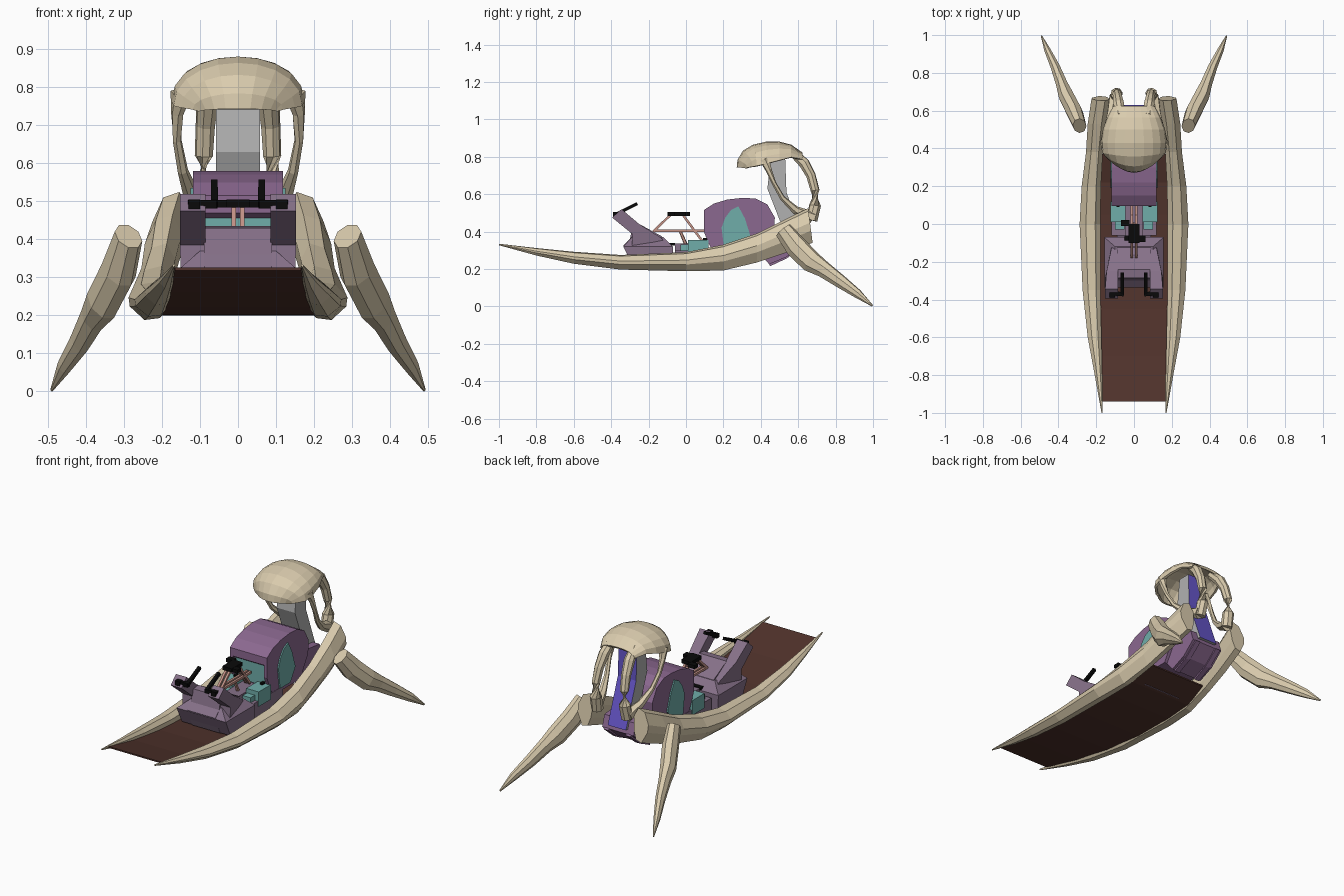
import bpy, bmesh, math
from mathutils import Vector


def mat(name, r, g, b):
    m = bpy.data.materials.new(name)
    m.diffuse_color = (r, g, b, 1)
    return m


BONE = mat("bone", 0.70, 0.60, 0.42)
BROWN = mat("dark brown", 0.082, 0.033, 0.025)
PURPLE = mat("purple", 0.26, 0.14, 0.28)
MAUVE = mat("grey purple", 0.24, 0.165, 0.25)
TEAL = mat("teal", 0.16, 0.42, 0.40)
SALMON = mat("salmon", 0.57, 0.30, 0.25)
BLACK = mat("black", 0.003, 0.003, 0.003)
GREY = mat("grey", 0.44, 0.44, 0.44)
BLUE = mat("blue violet", 0.13, 0.09, 0.58)


def finish(name, bm, m):
    bmesh.ops.recalc_face_normals(bm, faces=bm.faces[:])
    me = bpy.data.meshes.new(name)
    bm.to_mesh(me)
    bm.free()
    me.materials.append(m)
    ob = bpy.data.objects.new(name, me)
    bpy.context.collection.objects.link(ob)
    return ob


def loft(name, rings, m, closed=True):
    bm = bmesh.new()
    vs = [[bm.verts.new(p) for p in r] for r in rings]
    n = len(vs[0])
    for a, b in zip(vs, vs[1:]):
        for i in range(n if closed else n - 1):
            j = (i + 1) % n
            bm.faces.new((a[i], a[j], b[j], b[i]))
    if closed:
        bm.faces.new(vs[0])
        bm.faces.new(vs[-1])
    return finish(name, bm, m)


def tube(name, path, m, sides=6, flat=1.0):
    # path of (x, y, z, radius)
    pts = [Vector(p[:3]) for p in path]
    rings = []
    for i, p in enumerate(path):
        d = pts[min(i + 1, len(pts) - 1)] - pts[max(i - 1, 0)]
        q = d.to_track_quat('Z', 'Y')
        ring = []
        for k in range(sides):
            a = 2 * math.pi * (k + 0.5) / sides
            ring.append(pts[i] + q @ Vector((p[3] * flat * math.cos(a), p[3] * math.sin(a), 0)))
        rings.append(ring)
    return loft(name, rings, m)


def extrude(name, prof, x0, x1, m):
    # (y, z) profile drawn out along x
    return loft(name, [[(x, y, z) for y, z in prof] for x in (x0, x1)], m)


def box(name, x0, x1, y0, y1, z0, z1, m):
    return extrude(name, [(y0, z0), (y1, z0), (y1, z1), (y0, z1)], x0, x1, m)


def flip(path, s):
    return [(s * p[0],) + tuple(p[1:]) for p in path]


# side rails: y, inner x, outer x, bottom z, top z
rail = [(-1, .166, .172, .327, .335), (-.8, .168, .208, .272, .312), (-.6, .172, .245, .228, .292),
        (-.35, .178, .272, .197, .275), (0, .178, .288, .188, .29), (.2, .175, .277, .192, .33),
        (.38, .165, .254, .235, .39), (.53, .148, .245, .285, .465), (.665, .13, .225, .34, .525)]
sect = [(0, .72), (.25, 1), (.7, .92), (1, .58), (.97, .35), (.62, 0), (.25, .05), (.08, .3)]
for s, side in ((1, "right"), (-1, "left")):
    loft(side + "_rail", [[(s * (a + u * (b - a)), y + (.012 * (1 - 2 * v) if y > .6 else 0),
                            c + v * (d - c)) for u, v in sect] for y, a, b, c, d in rail], BONE)
    # rear horn legs
    tube(side + "_rear_leg", flip([(.288, .52, .408, .05), (.314, .59, .318, .062), (.355, .67, .238, .060),
                                   (.380, .735, .198, .046), (.414, .825, .134, .037), (.457, .918, .067, .025),
                                   (.49, .996, .004, .005)], s), BONE, 8, .72)
    # skull struts
    tube(side + "_skull_rear_strut", flip([(.072, .57, .825, .024), (.080, .632, .765, .030), (.086, .668, .70, .026),
                                           (.090, .690, .62, .024), (.092, .690, .54, .032), (.094, .672, .46, .032)],
                                          s), BONE, 8, 1.0)
    tube(side + "_skull_cheek_strut", flip([(.150, .42, .785, .028), (.160, .442, .73, .017), (.160, .47, .66, .012),
                                            (.145, .515, .58, .014), (.122, .585, .515, .022), (.100, .675, .475, .034)],
                                           s), BONE, 6)

# curved floor between the rails
floor = [(-.94, .166, .318), (-.7, .178, .262), (-.45, .197, .222), (-.2, .208, .202),
         (.05, .21, .20), (.22, .2, .208), (.37, .178, .252)]
loft("floor", [[(-w, y, z), (w, y, z), (w, y, z + .008), (-w, y, z + .008)] for y, w, z in floor], BROWN)

# skull dome: y, half width, rim z, top z
dome = [(.278, .10, .738, .743), (.282, .115, .742, .782), (.31, .145, .746, .828), (.36, .163, .750, .858),
        (.43, .168, .762, .874), (.50, .158, .780, .874), (.56, .136, .796, .858), (.62, .105, .785, .816)]
rings = []
for k, (y, w, zb, zt) in enumerate(dome):
    ring = []
    for i in range(11):
        t = math.pi * i / 10
        c, q = math.cos(t), math.sin(t)
        yy = y + (.05 * c * c if k < 3 else .02 * c * c if k == 3 else 0)
        ring.append((w * c, yy, zb + (zt - zb) * q ** .9))
    rings.append(ring)
ob = loft("skull_dome", rings, BONE, closed=False)
mod = ob.modifiers.new("thickness", 'SOLIDIFY')
mod.thickness = .014
mod.offset = 0

# back pillar, with its rear faces coloured
ob = extrude("back_pillar", [(.455, .80), (.53, .80), (.537, .61), (.63, .36), (.54, .36), (.435, .63)],
             -.058, .058, GREY)
ob.data.materials.append(BLUE)
for f in ob.data.polygons:
    if f.normal.y > .5 and f.normal.z > -.2:
        f.material_index = 1

# engine block behind and below the seat
extrude("engine_block", [(.38, .30), (.445, .225), (.54, .265), (.62, .335), (.60, .40), (.42, .42)],
        -.10, .10, PURPLE)
for x in (-.07, .07):
    extrude("engine_rib", [(.42, .27), (.45, .215), (.54, .257), (.63, .33), (.6, .35)], x - .015, x + .015, PURPLE)

# hooded seat
extrude("seat_hood", [(.095, .47), (.095, .515), (.15, .55), (.22, .571), (.30, .58), (.37, .577), (.435, .545),
                      (.475, .475), (.47, .40), (.40, .28), (.15, .28), (.14, .44)], -.10, .10, PURPLE)
box("seat_back", -.095, .095, .115, .142, .34, .475, TEAL)
for s in (1, -1):
    extrude("hood_wing", [(.095, .40), (.095, .515), (.15, .55), (.22, .571), (.30, .58), (.37, .577), (.435, .545),
                          (.475, .475), (.47, .40), (.40, .28), (.15, .28), (.12, .34)], s * .098, s * .118, PURPLE)
    extrude("hood_side_panel", [(.19, .42), (.21, .475), (.24, .515), (.28, .535), (.315, .47), (.345, .375),
                                (.30, .30), (.205, .30)], s * .116, s * .125, TEAL)
    box("seat_cushion", s * .045, s * .125, .01, .12, .27, .355, TEAL)
    box("seat_front_pad", s * .05, s * .10, -.03, .015, .27, .33, TEAL)
box("seat_base", -.12, .12, -.06, .24, .212, .30, MAUVE)
box("seat_centre", -.045, .045, -.06, .12, .29, .335, MAUVE)

# front console
extrude("console_base", [(-.29, .222), (-.335, .325), (-.30, .36), (-.285, .43), (-.24, .435), (-.13, .375),
                         (-.075, .325), (-.06, .21)], -.09, .09, MAUVE)
loft("console_foot", [[(-w, a, z), (w, a, z), (w, b, z), (-w, b, z)]
                      for w, a, b, z in ((.155, -.29, -.07, .225), (.157, -.335, -.07, .32), (.10, -.29, -.12, .37))],
     MAUVE)
for s in (1, -1):
    # arms flare outwards towards the handles
    arm = [(-.395, .475, .153), (-.345, .52, .153), (-.25, .44, .145), (-.13, .365, .12), (-.10, .31, .115),
           (-.29, .31, .15), (-.285, .385, .153)]
    loft("console_arm", [[(s * (x or w), y, z) for y, z, w in arm] for x in (.085, 0)], MAUVE)
    # handle grips
    tube("handle_grip", flip([(.062, -.375, .492, .013), (.062, -.26, .55, .012)], s), BLACK, 4)
    tube("handle_foot", flip([(.055, -.372, .492, .016), (.13, -.365, .492, .016)], s), BLACK, 4)
    box("handle_clamp", s * .10, s * .13, -.39, -.34, .478, .505, BLACK)
    # control frame between console and seat
    for n, p in (("front", [(-.175, .40), (-.085, .487)]), ("rear", [(-.015, .487), (.09, .345)]),
                 ("bar", [(-.175, .405), (.10, .405)])):
        tube("frame_" + n, [(s * .011, y, z, .009) for y, z in p], SALMON, 4)

# control head and pedals
box("control_head", -.03, .03, -.10, 0, .484, .505, BLACK)
box("control_knob_left", -.07, -.025, -.01, .022, .484, .504, BLACK)
box("control_knob_right", .025, .062, -.095, -.06, .484, .504, BLACK)
box("pedal_bar", -.05, .05, -.095, -.06, .325, .338, BLACK)
tube("control_stem", [(0, .0, .33, .010), (0, -.03, .40, .008)], SALMON, 5)
for x in (-.085, .085):
    box("seat_switch", x - .008, x + .008, .09, .12, .353, .365, BLACK)
